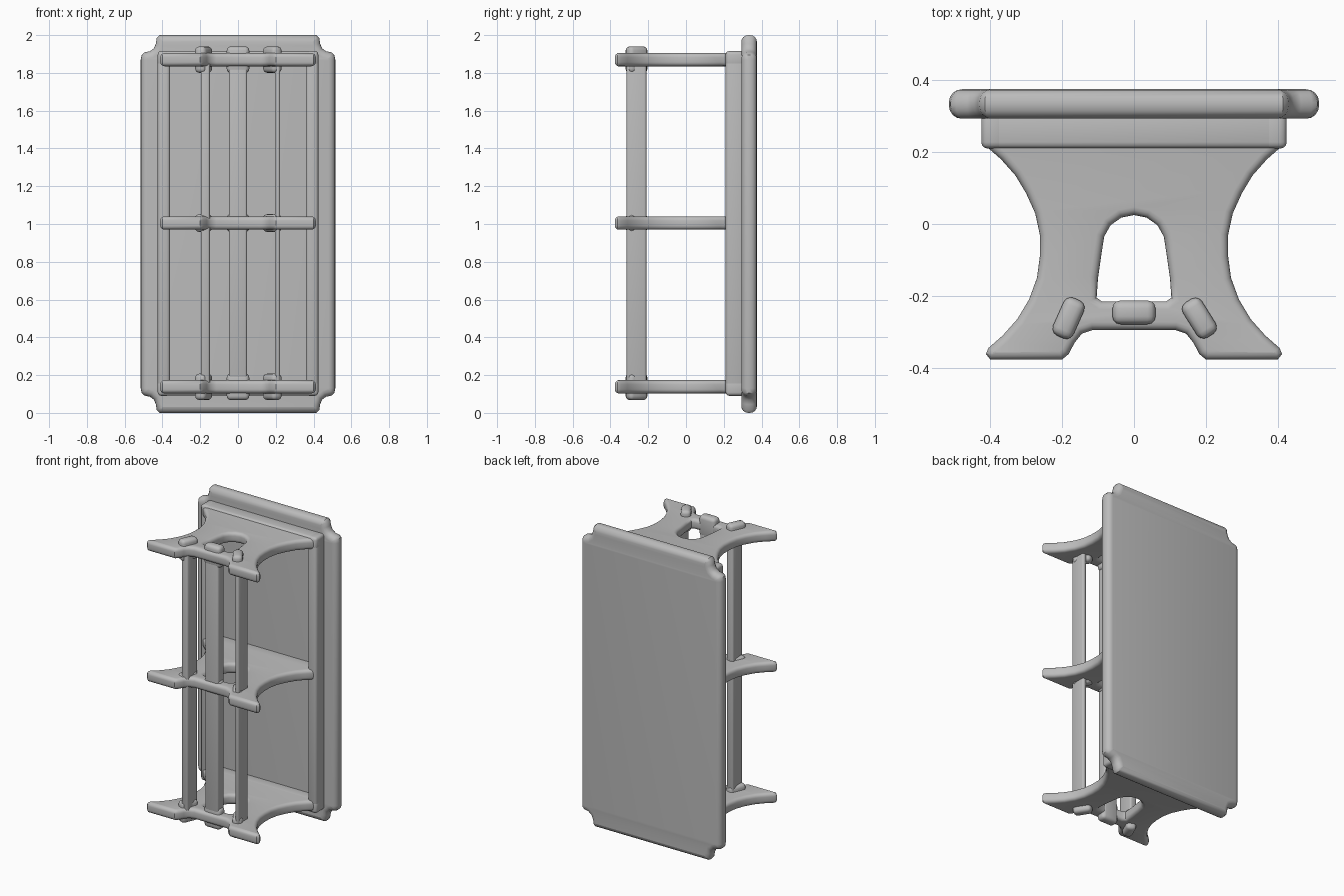
import bpy, bmesh, math

cube = bpy.data.objects.get("Cube")
if cube:
    bpy.data.objects.remove(cube, do_unlink=True)

# Single plain grey material
GREY = (0.5, 0.5, 0.5, 1.0)
mat = bpy.data.materials.new("plain grey")
mat.use_nodes = True
mat.diffuse_color = GREY
bsdf = next(n for n in mat.node_tree.nodes if n.type == 'BSDF_PRINCIPLED')
bsdf.inputs["Base Color"].default_value = GREY


def activate(ob):
    bpy.ops.object.select_all(action='DESELECT')
    ob.select_set(True)
    bpy.context.view_layer.objects.active = ob


def mirrored(half):
    """Close an outline from its +x half, listed from one end to the other."""
    return half + [(-x, y) for x, y in reversed(half) if abs(x) > 1e-6]


def slab(name, outlines, thickness, bevel, location, rotation=(0, 0, 0)):
    """Flat outline (with optional holes) given thickness and a rounded rim."""
    cu = bpy.data.curves.new(name, 'CURVE')
    cu.dimensions = '2D'
    cu.fill_mode = 'BOTH'
    for pts in outlines:
        sp = cu.splines.new('POLY')
        sp.points.add(len(pts) - 1)
        for p, (x, y) in zip(sp.points, pts):
            p.co = (x, y, 0, 1)
        sp.use_cyclic_u = True
    cu.extrude = thickness / 2 - bevel
    cu.bevel_depth = bevel
    cu.bevel_resolution = 3
    cu.offset = -bevel
    ob = bpy.data.objects.new(name, cu)
    bpy.context.collection.objects.link(ob)
    ob.location = location
    ob.rotation_euler = rotation
    activate(ob)
    bpy.ops.object.convert(target='MESH')
    ob = bpy.context.view_layer.objects.active
    ob.name = name
    bm = bmesh.new()
    bm.from_mesh(ob.data)
    bmesh.ops.remove_doubles(bm, verts=bm.verts, dist=1e-4)
    bmesh.ops.recalc_face_normals(bm, faces=bm.faces)
    bm.to_mesh(ob.data)
    bm.free()
    ob.data.materials.clear()
    ob.data.materials.append(mat)
    bpy.ops.object.shade_smooth_by_angle(angle=math.radians(35))
    return ob


def block(name, center, size, bevel, turn=0):
    """Rounded box."""
    me = bpy.data.meshes.new(name)
    bm = bmesh.new()
    bmesh.ops.create_cube(bm, size=1)
    bmesh.ops.scale(bm, vec=size, verts=bm.verts)
    bmesh.ops.bevel(bm, geom=bm.edges[:], offset=bevel, segments=3,
                    profile=0.5, affect='EDGES')
    bm.to_mesh(me)
    bm.free()
    ob = bpy.data.objects.new(name, me)
    bpy.context.collection.objects.link(ob)
    ob.location = center
    ob.rotation_euler.z = math.radians(turn)
    me.materials.append(mat)
    activate(ob)
    bpy.ops.object.shade_smooth_by_angle(angle=math.radians(35))
    return ob


# Table top: upright slab with scooped corners and a rounded rim
corner = [(0.515, 0.87), (0.51, 0.895), (0.495, 0.908), (0.465, 0.915),
          (0.445, 0.93), (0.435, 0.955), (0.43, 0.985), (0.415, 1.0)]
half_top = [(x, -z) for x, z in reversed(corner)] + corner
slab("table_top", [mirrored(half_top)], 0.082, 0.036, (0, 0.334, 1.0),
     (math.pi / 2, 0, 0))

# Apron frame under the top
for side, label in ((-1, "right"), (1, "left")):
    block(f"apron_rail_{label}", (side * 0.392, 0.26, 1.003),
          (0.066, 0.1, 1.825), 0.018)
for z, label in ((0.132, "lower"), (1.874, "upper")):
    block(f"apron_end_{label}", (0, 0.26, z), (0.85, 0.1, 0.082), 0.018)

# Trestle legs: waisted outline with splayed feet and an arched opening
half_leg = [(0.42, 0.31), (0.425, 0.245), (0.41, 0.215), (0.37, 0.18),
            (0.33, 0.135), (0.3, 0.085), (0.275, 0.03), (0.262, -0.03),
            (0.262, -0.09), (0.27, -0.15), (0.292, -0.21), (0.325, -0.265),
            (0.365, -0.31), (0.405, -0.345), (0.412, -0.362),
            (0.4, -0.377), (0.2, -0.377), (0.182, -0.362),
            (0.165, -0.33), (0.145, -0.305), (0.115, -0.295)]
half_arch = [(0, 0.025), (0.035, 0.018), (0.065, -0.003), (0.083, -0.035),
             (0.09, -0.08), (0.1, -0.15), (0.104, -0.205), (0.09, -0.215)]
LEVELS = (("lower", 0.138, 0.14), ("middle", 1.005, 0.095),
          ("upper", 1.87, 0.14))
# Stretcher bars: name, centre, section, end knob section, knob turn
BARS = (("right", (-0.173, -0.262), (0.048, 0.104), (0.062, 0.115), -24),
        ("centre", (0, -0.246), (0.096, 0.064), (0.12, 0.066), 0),
        ("left", (0.209, -0.262), (0.028, 0.104), (0.062, 0.115), 32))
KNOB_X = {"right": -0.182, "centre": 0.0, "left": 0.182}

for level, z, knob_height in LEVELS:
    slab(f"trestle_{level}", [mirrored(half_leg), mirrored(half_arch)],
         0.07, 0.022, (0, 0, z))
    for label, (x, y), _, (kw, kd), turn in BARS:
        block(f"stretcher_knob_{label}_{level}", (KNOB_X[label], y, z),
              (kw, kd, knob_height), 0.022, turn)

for label, (x, y), (w, d), _, _ in BARS:
    block(f"stretcher_{label}", (x, y, 1.004), (w, d, 1.74), 0.011)
